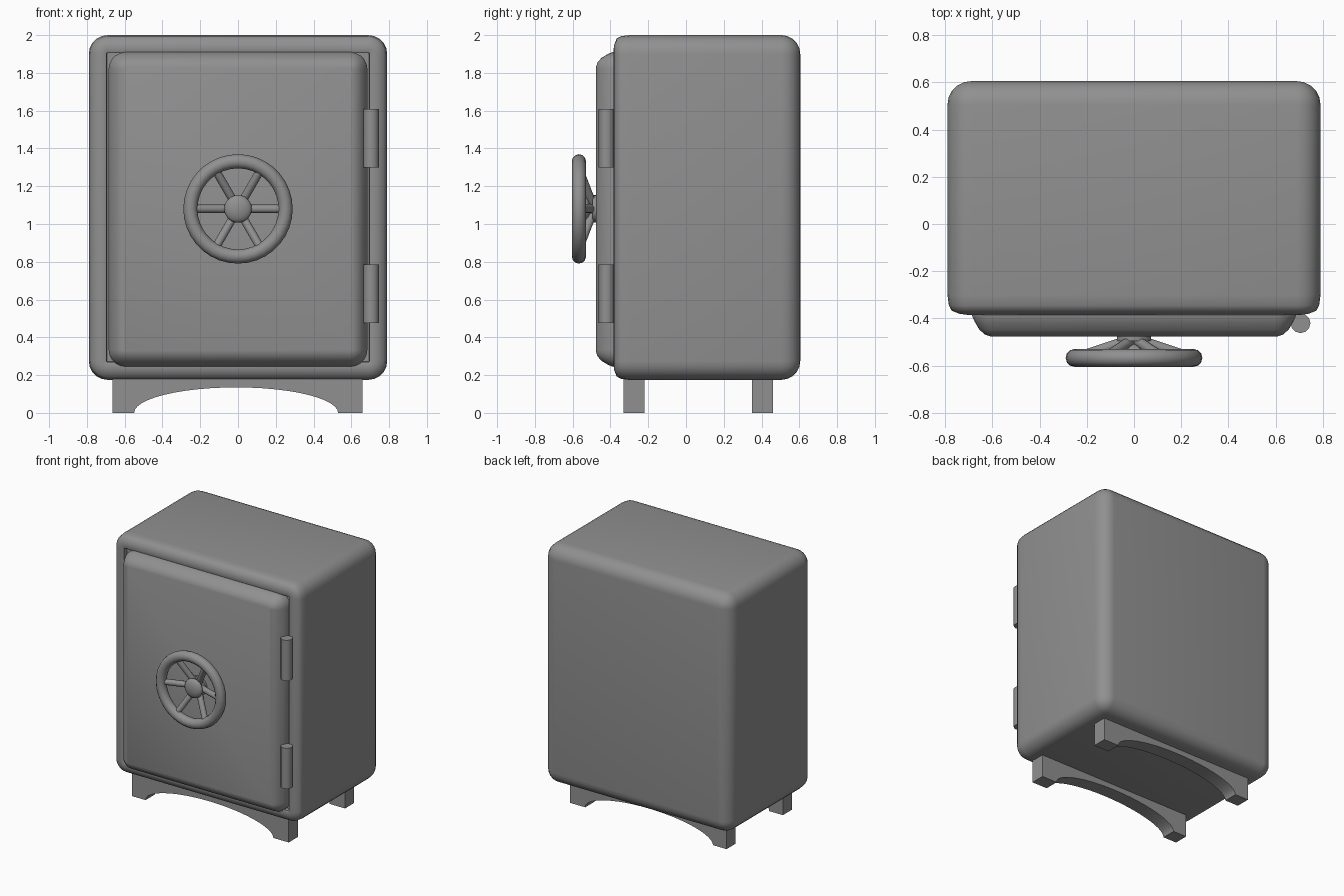
import bpy, bmesh, math
from mathutils import Vector

cube = bpy.data.objects.get("Cube")
if cube:
    bpy.data.objects.remove(cube, do_unlink=True)

steel = bpy.data.materials.new("grey steel")
steel.use_nodes = True
GREY = (0.28, 0.28, 0.28, 1)
steel.diffuse_color = GREY
steel.node_tree.nodes["Principled BSDF"].inputs["Base Color"].default_value = GREY


def finish(obj, name, angle=40):
    obj.name = name
    obj.data.materials.clear()
    obj.data.materials.append(steel)
    bpy.ops.object.select_all(action='DESELECT')
    obj.select_set(True)
    bpy.context.view_layer.objects.active = obj
    bpy.ops.object.shade_smooth_by_angle(angle=math.radians(angle))
    return obj


def from_bmesh(bm, name, angle=40):
    bmesh.ops.recalc_face_normals(bm, faces=bm.faces[:])
    mesh = bpy.data.meshes.new(name)
    bm.to_mesh(mesh)
    bm.free()
    obj = bpy.data.objects.new(name, mesh)
    bpy.context.collection.objects.link(obj)
    return finish(obj, name, angle)


def rounded_rect(y, half_w, z0, z1, radius, inset, steps=5):
    """Upright rounded rectangle at depth y, shrunk by inset."""
    r = max(radius - inset, 0)
    w, h = half_w - inset - r, (z1 - z0) / 2 - inset - r
    points = []
    for q, (sx, sz) in enumerate([(1, 1), (-1, 1), (-1, -1), (1, -1)]):
        for i in range(steps + 1):
            a = (q + i / steps) * math.pi / 2
            points.append((sx * w + r * math.cos(a), y, (z0 + z1) / 2 + sz * h + r * math.sin(a)))
    return points


def loft(name, half_w, z0, z1, radius, profile):
    """Skin rounded rectangles along y; profile holds (y, inset)."""
    bm = bmesh.new()
    rings = [[bm.verts.new(p) for p in rounded_rect(y, half_w, z0, z1, radius, inset)]
             for y, inset in profile]
    for a, b in zip(rings, rings[1:]):
        for i in range(len(a)):
            j = (i + 1) % len(a)
            bm.faces.new((a[i], a[j], b[j], b[i]))
    bm.faces.new(rings[0])
    bm.faces.new(rings[-1])
    bmesh.ops.remove_doubles(bm, verts=bm.verts[:], dist=0.0004)
    return from_bmesh(bm, name)


def rod(name, start, end, radius, sides):
    start, end = Vector(start), Vector(end)
    axis = end - start
    bpy.ops.mesh.primitive_cylinder_add(
        vertices=sides, radius=radius, depth=axis.length, location=(start + end) / 2,
        rotation=axis.to_track_quat('Z', 'Y').to_euler())
    return finish(bpy.context.object, name)


# Cabinet: rounded back, sloping front rim, shallow recess for the door
BEVEL = 0.1
back = [(0.505 + BEVEL * math.cos(a), BEVEL * (1 - math.sin(a)))
        for a in (i * math.pi / 10 for i in range(6))]
front = [(-0.3, 0), (-0.345, 0.006), (-0.367, 0.018), (-0.38, 0.05),
         (-0.385, 0.085), (-0.38, 0.094), (-0.35, 0.096)]
loft("cabinet", 0.79, 0.175, 2.0, BEVEL, back + front)

# Door with rounded front edge
loft("door", 0.685, 0.245, 1.91, 0.09,
     [(-0.34, 0), (-0.39, 0), (-0.415, 0.011), (-0.447, 0.03), (-0.468, 0.054), (-0.477, 0.08)])

# Hinges on the left side
for label, low in (("lower", 0.475), ("upper", 1.3)):
    rod(label + "_hinge", (0.705, -0.42, low), (0.705, -0.42, low + 0.31), 0.042, 12)

# Arched feet
for label, y in (("front", -0.33), ("back", 0.35)):
    bm = bmesh.new()
    outline = [(0.66, 0), (0.66, 0.19), (-0.665, 0.19), (-0.665, 0)]
    for i in range(25):
        a = math.pi * (1 - i / 24)
        outline.append((-0.01 + 0.54 * math.cos(a), 0.135 * math.sin(a)))
    face = bm.faces.new([bm.verts.new((x, y, z)) for x, z in outline])
    made = bmesh.ops.extrude_face_region(bm, geom=[face])["geom"]
    bmesh.ops.translate(bm, vec=(0, 0.11, 0),
                        verts=[v for v in made if isinstance(v, bmesh.types.BMVert)])
    from_bmesh(bm, label + "_feet", 30)

# Handwheel: rim, hub and six spokes sloping back to the hub
WHEEL_Z = 1.08
bpy.ops.mesh.primitive_torus_add(major_radius=0.252, minor_radius=0.0375, major_segments=36,
                                 minor_segments=12, location=(0, -0.567, WHEEL_Z),
                                 rotation=(math.pi / 2, 0, 0))
finish(bpy.context.object, "wheel_rim")
rod("wheel_base", (0, -0.47, WHEEL_Z), (0, -0.495, WHEEL_Z), 0.073, 24)
rod("wheel_shaft", (0, -0.48, WHEEL_Z), (0, -0.54, WHEEL_Z), 0.045, 20)
bpy.ops.mesh.primitive_uv_sphere_add(segments=24, ring_count=12, radius=0.073,
                                     location=(0, -0.535, WHEEL_Z), rotation=(math.pi / 2, 0, 0))
bpy.context.object.scale.z = 0.45
finish(bpy.context.object, "wheel_hub")
for i in range(6):
    a = i * math.pi / 3
    c, s = math.cos(a), math.sin(a)
    rod("wheel_spoke", (0.03 * c, -0.495, WHEEL_Z + 0.03 * s),
        (0.24 * c, -0.565, WHEEL_Z + 0.24 * s), 0.022, 12)
